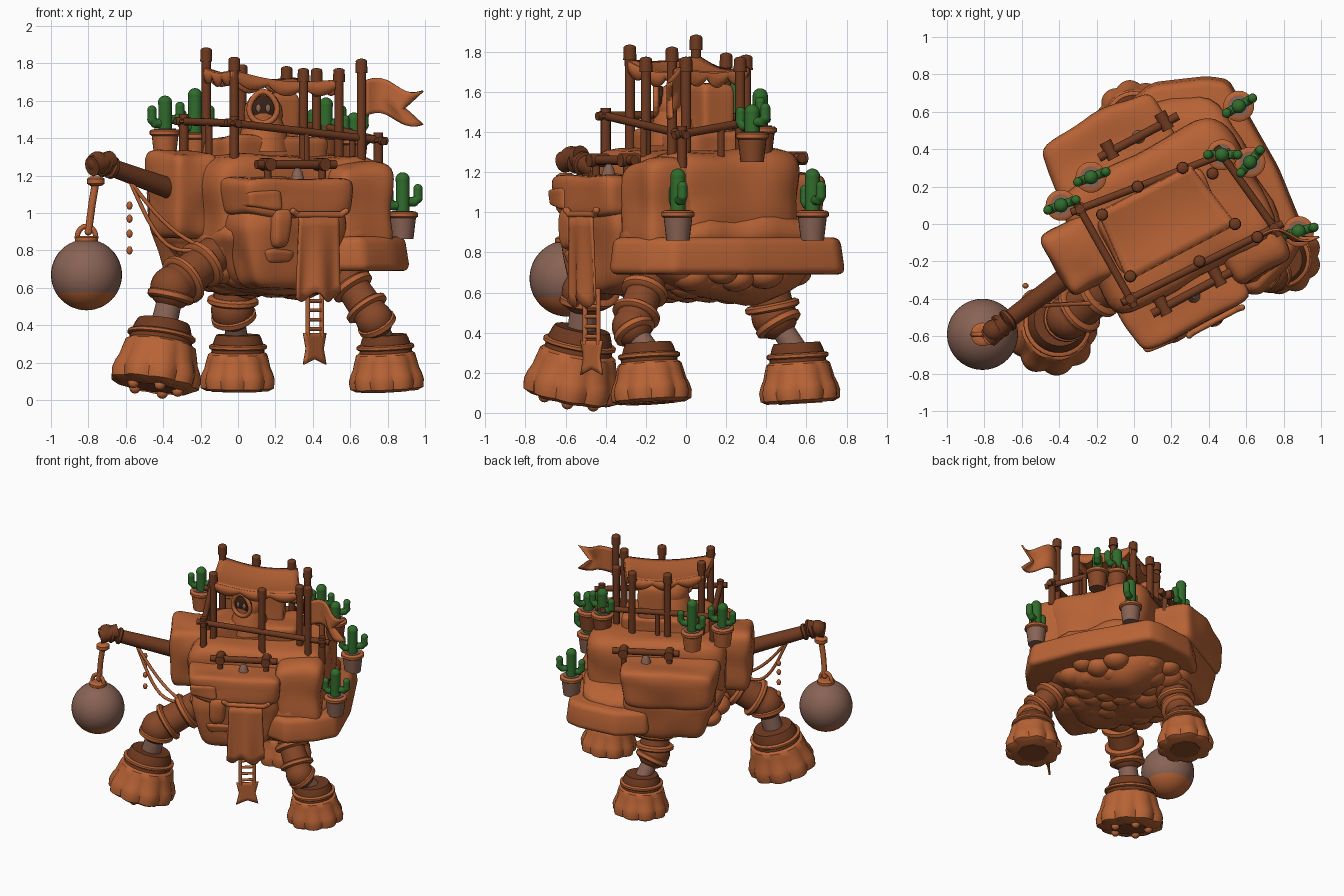
import bpy, bmesh, math, random
from math import sin, cos, pi
from mathutils import Vector, Matrix, noise

random.seed(4)
cube = bpy.data.objects.get("Cube")
if cube:
    bpy.data.objects.remove(cube)


def material(name, rgb):
    m = bpy.data.materials.new(name)
    m.use_nodes = True
    m.diffuse_color = (*rgb, 1)
    m.node_tree.nodes["Principled BSDF"].inputs["Base Color"].default_value = (*rgb, 1)
    return m


ROCK = material("terracotta", (0.48, 0.125, 0.036))
WOOD = material("dark wood", (0.16, 0.042, 0.014))
BROWN = material("brown leather", (0.24, 0.064, 0.021))
GREY = material("warm grey", (0.25, 0.125, 0.09))
GREEN = material("cactus green", (0.03, 0.15, 0.025))
BLACK = material("shadow brown", (0.04, 0.015, 0.008))

TURN = Matrix.Rotation(math.radians(28), 3, 'Z')
V = Vector
UP = V((0, 0, 1))
made = []


def hull(p, q, z):
    """Point in the turned frame of the hull."""
    return TURN @ V((p, q, z))


def finish(bm, name, *mats, thick=0):
    bmesh.ops.recalc_face_normals(bm, faces=bm.faces)
    me = bpy.data.meshes.new(name)
    bm.to_mesh(me)
    bm.free()
    ob = bpy.data.objects.new(name, me)
    for mat in mats:
        me.materials.append(mat)
    bpy.context.collection.objects.link(ob)
    if thick:
        mod = ob.modifiers.new("thickness", 'SOLIDIFY')
        mod.thickness, mod.offset = thick, 0
    made.append(ob)


def frame(at, axis):
    return Matrix.Translation(at) @ V(axis).to_track_quat('Z', 'Y').to_matrix().to_4x4()


def rod(bm, a, b, r1, r2=None, segs=14):
    a, b = V(a), V(b)
    bmesh.ops.create_cone(bm, cap_ends=True, segments=segs, radius1=r1, radius2=r2 or r1,
                          depth=(b - a).length, matrix=frame((a + b) / 2, b - a))


def ball(bm, c, r, scale=(1, 1, 1)):
    bmesh.ops.create_uvsphere(bm, u_segments=20, v_segments=12, radius=r,
                              matrix=Matrix.Translation(c) @ Matrix.Diagonal((*scale, 1)))


def path(bm, pts, r):
    for a, b in zip(pts, pts[1:]):
        rod(bm, a, b, r, segs=10)
    for p in pts:
        ball(bm, p, r)


def lathe(bm, profile, at, axis=UP, segs=32, lobes=0, depth=0.0):
    m = frame(at, axis)
    rows = []
    for i, (r, z) in enumerate(profile):
        fade = depth * max(0, 1 - i / len(profile))
        rows.append([bm.verts.new(m @ V((r * k * cos(t), r * k * sin(t), z)))
                     for t in (2 * pi * j / segs for j in range(segs))
                     for k in [1 - fade * (1 - abs(sin(lobes * t / 2)))]])
    for a, b in zip(rows, rows[1:]):
        for j in range(segs):
            bm.faces.new((a[j], a[j - 1], b[j - 1], b[j]))
    bm.faces.new(rows[0])
    bm.faces.new(rows[-1])


def ring(bm, at, axis, r, t):
    lathe(bm, [(r - t, -t), (r, -t), (r + t * .7, -t * .5), (r + t * .7, t * .5), (r, t), (r - t, t)],
          at, axis, 24)


def rock(name, lo, hi, taper=1.0, power=7, rough=0.025):
    """Weathered rounded block; taper shrinks its underside."""
    bm = bmesh.new()
    bmesh.ops.create_cube(bm, size=2)
    bmesh.ops.subdivide_edges(bm, edges=bm.edges, cuts=13, use_grid_fill=True)
    lo, hi = V(lo), V(hi)
    for v in bm.verts:
        n = sum(abs(c) ** power for c in v.co) ** (1 / power)
        c = v.co / n
        k = taper + (1 - taper) * min(1, (c.z + 1) * .7)
        c = V((c.x * k, c.y * k, c.z))
        w = V([(a + b) / 2 + s * (b - a) / 2 for a, b, s in zip(lo, hi, c)])
        w += c * noise.noise(w * 4.5) * rough
        v.co = TURN @ w
    finish(bm, name, ROCK)


def cloth(name, fn, nu, nv):
    bm = bmesh.new()
    g = [[bm.verts.new(fn(i / nu, j / nv)) for j in range(nv + 1)] for i in range(nu + 1)]
    for i in range(nu):
        for j in range(nv):
            bm.faces.new((g[i][j], g[i + 1][j], g[i + 1][j + 1], g[i][j + 1]))
    finish(bm, name, ROCK, thick=.012)


# Rock hull
rock("upper_hull", (-.32, -.42, .72), (.69, .33, 1.31), .94)
rock("front_left_block", (.32, -.57, .75), (.67, 0, 1.26), .92)
rock("belly", (-.32, -.56, .57), (.73, .53, 1.0), .72, 4, .05)
rock("front_step", (-.29, -.64, .98), (.38, -.3, 1.19), .95, 8)
rock("face_wall", (-.27, -.61, .6), (.36, -.3, 1.05), .75, 6)
rock("back_step", (-.28, .2, .9), (.42, .61, 1.2), .88, 8)
rock("back_wall", (-.26, .2, .64), (.4, .56, 1.0), .75, 6)
rock("shoulder_block", (-.485, -.2, .86), (-.2, .18, 1.33), .85)
rock("deck_dais", (-.18, -.22, 1.25), (.45, .12, 1.41))
rock("brow", (-.28, -.65, 1.02), (-.08, -.5, 1.12))
rock("nose", (-.12, -.65, .82), (-.02, -.5, 1.02), .95, 4)
rock("mouth", (-.16, -.61, .73), (.04, -.45, .81), .8, 4)

# Side ledge: bevelled slab wrapping the left flank
outline = [(.27, -.56), (.42, -.66), (.64, -.59), (.79, -.49), (.83, -.1), (.815, .45), (.72, .52), (.44, .63), (.2, .58)]
bm = bmesh.new()
base = bm.faces.new([bm.verts.new(hull(p, q, .69)) for p, q in outline])
top = bmesh.ops.extrude_face_region(bm, geom=[base])["geom"]
for v in (g for g in top if isinstance(g, bmesh.types.BMVert)):
    v.co = hull(.3, 0, 0) + (v.co - hull(.3, 0, 0)) * .96
    v.co.z = .875
bmesh.ops.recalc_face_normals(bm, faces=bm.faces)
bmesh.ops.bevel(bm, geom=bm.edges[:], offset=.04, segments=4, profile=.5, affect='EDGES')
finish(bm, "side_ledge", ROCK)
bm = bmesh.new()
for i in range(48):
    a, d = 2.4 * i, math.sqrt((i + .5) / 48)
    ball(bm, hull(.2 + .46 * d * cos(a), .46 * d * sin(a), .61 + .09 * d * d), random.uniform(.075, .11), (1, 1, .75))
finish(bm, "underside_boulders", ROCK)

# Legs: hip, knee, ankle, sole centre, sole axis, size, sleeve girth
LEGS = {
    "right": ((-.12, -.32, .78), (-.35, -.5, .6), (-.39, -.52, .42), (-.45, -.58, .07), (.15, .18, 1), 1.2, 1.2),
    "rear": ((-.02, .4, .68), (-.03, .44, .48), (0, .52, .34), (0, .57, .05), (0, -.06, 1), 1, 1.15),
    "left": ((.56, -.18, .68), (.73, -.27, .43), (.78, -.22, .34), (.8, -.17, .05), (-.05, -.06, 1), 1, 1),
}
for side, (hip, knee, ankle, sole, axis, s, g) in LEGS.items():
    hip, knee, ankle, sole, axis = map(V, (hip, knee, ankle, sole, axis))
    axis.normalize()
    bone = knee - hip
    bm = bmesh.new()
    rod(bm, hip, knee, .085 * g, .095 * g, 24)
    ball(bm, knee, .1 * g)
    finish(bm, side + "_leg_sleeve", BROWN)
    bm = bmesh.new()
    lathe(bm, [(.145 * s, 0), (.138 * s, .06 * s), (.125 * s, .1 * s), (.115 * s, .12 * s), (.08 * s, .12 * s)],
          sole + axis * .18 * s, axis)
    finish(bm, side + "_foot_cuff", WOOD)
    bm = bmesh.new()
    ring(bm, hip + bone * .3, bone, .1 * g, .026)
    ring(bm, hip + bone * .75, bone, .107 * g, .02)
    ring(bm, knee + (ankle - knee) * .25, ankle - knee, .09 * g, .025)
    ring(bm, sole + axis * .235 * s, axis, .145 * s, .014)
    finish(bm, side + "_leg_bands", ROCK)
    bm = bmesh.new()
    rod(bm, knee, sole + axis * .25 * s, .055 * s, .06 * s, 20)
    finish(bm, side + "_shin", GREY)
    bm = bmesh.new()
    lathe(bm, [(.17 * s, 0), (.2 * s, .015 * s), (.205 * s, .055 * s), (.195 * s, .09 * s), (.18 * s, .12 * s),
               (.17 * s, .16 * s), (.16 * s, .195 * s), (.145 * s, .205 * s)], sole, axis, 72, 9, .13)
    for i in range(5 if s > 1 else 0):
        m = frame(sole, axis)
        ball(bm, m @ V((.13 * cos(i * 1.257), .13 * sin(i * 1.257), -.005)), .03)
    finish(bm, side + "_foot", ROCK)
    bm = bmesh.new()
    rod(bm, sole - axis * .004, sole + axis * .01, .11 * s, segs=8)
    finish(bm, side + "_sole_plate", BROWN)

# Swinging arm with wrecking ball
root, tip = V((-.25, -.2, 1.09)), V((-.75, -.57, 1.27))
bm = bmesh.new()
rod(bm, root, tip, .06, .045, 18)
rod(bm, tip + V((-.03, -.04, -.02)), tip + V((.07, .05, .01)), .055)
ball(bm, tip, .06)
for f, r in ((.85, .048), (.93, .052)):
    ring(bm, root.lerp(tip, f), tip - root, r, .018)
finish(bm, "arm", WOOD)
bm = bmesh.new()
hook = V((-.76, -.6, 1.17))
ring(bm, hook, UP, .03, .025)
path(bm, [hook, V((-.78, -.6, 1.05)), V((-.8, -.59, .9))], .02)
ring(bm, (-.81, -.59, .86), UP, .05, .018)
path(bm, [V((-.81 + .05 * cos(t), -.59, .87 + .06 * sin(t))) for t in (i * pi / 8 for i in range(9))], .014)
# Slack ropes from arm to leg
for sag, end in ((.06, V((-.15, -.42, .8))), (.12, V((-.25, -.42, .8)))):
    start = root.lerp(tip, .65) - V((0, 0, .04))
    path(bm, [start.lerp(end, i / 10) - V((0, 0, sag * sin(pi * i / 10))) for i in range(11)], .011)
# Hanging beads
for z in (.8, .89, .97, 1.04):
    ball(bm, (-.58, -.33, z), .016, (1, 1, 1.4))
finish(bm, "ropes_and_beads", ROCK)
bm = bmesh.new()
bmesh.ops.create_uvsphere(bm, u_segments=40, v_segments=24, radius=.19,
                          matrix=Matrix.Translation((-.81, -.59, .67)))
for f in bm.faces:
    f.material_index = int(f.calc_center_median().z < .57)
finish(bm, "wrecking_ball", GREY, ROCK)

# Canopy posts, railing and flagpole
posts = [(-.17, .05, 1.87), (.02, .2, 1.78), (.26, .3, 1.77), (.42, .27, 1.76),
         (.54, 0, 1.76), (.35, -.2, 1.76), (-.02, -.28, 1.82), (.66, -.07, 1.81)]
corners = [V((-.29, .08, 1.49)), V((-.02, -.4, 1.48)), V((.75, -.02, 1.39)), V((.47, .37, 1.46))]
bm = bmesh.new()
for x, y, z in posts:
    rod(bm, (x, y, 1.24), (x, y, z - .05), .025)
    rod(bm, (x, y, z - .06), (x, y, z), .033, .031)
    ball(bm, (x, y, z), .031, (1, 1, .5))
for i, a in enumerate(corners):
    b = corners[(i + 1) % 4]
    d = (b - a).normalized() * .05
    rod(bm, a - d, b + d, .021)
    rod(bm, (a.x, a.y, 1.22), a + UP * .04, .025)
    mid = a.lerp(b, .5)
    rod(bm, (mid.x, mid.y, 1.25), mid, .018)
    ring(bm, a, UP, .028, .014)
finish(bm, "posts_and_railing", WOOD)


# Sagging canopy with short skirts
def roof(u, v):
    a, b, c, d = V((-.19, .06, 1.78)), V((-.03, -.3, 1.76)), V((.3, .31, 1.72)), V((.54, 0, 1.71))
    p = a.lerp(c, u).lerp(b.lerp(d, u), v)
    return p - UP * (.035 * sin(pi * u) + .02 * sin(pi * v))


cloth("canopy", roof, 14, 10)
edges = {"back": lambda t: roof(t, 0), "front": lambda t: roof(t, 1),
         "right": lambda t: roof(0, t), "left": lambda t: roof(1, t)}
for side, edge in edges.items():
    cloth(f"canopy_{side}_skirt", lambda t, w: edge(t) - UP * w * (.03 + .045 * abs(sin(3 * pi * t))), 24, 2)
cloth("flag", lambda u, v: V((.68 + u * (.31 - .1 * (1 - abs(2 * v - 1)) * u), -.06 + .03 * sin(6 * u),
                              1.71 - .05 * u - (.19 - .01 * u) * v + .025 * sin(6 * u))), 14, 8)

# Hooded lookout and its cabin
rock("lookout_cabin", (.14, -.08, 1.33), (.34, .1, 1.64), 1, 8, .01)
bm = bmesh.new()
lathe(bm, [(.14, 0), (.13, .08), (.1, .17), (.09, .2)], (.135, -.05, 1.33))
lathe(bm, [(.09, 0), (.105, .05), (.1, .1), (.07, .15), (.02, .185)], (.135, -.05, 1.47))
path(bm, [V((.135 + .075 * sin(t), -.15, 1.555 + .075 * cos(t) + .02 * max(0, cos(t)) ** 4))
          for t in (i * pi / 10 for i in range(21))], .015)
finish(bm, "lookout_robe", ROCK)
bm = bmesh.new()
ball(bm, (.135, -.125, 1.555), .075, (1, .4, 1))
finish(bm, "hood_opening", BLACK)
bm = bmesh.new()
for x in (.11, .16):
    ball(bm, (x, -.15, 1.56), .018, (.8, .5, 1.2))
finish(bm, "lookout_eyes", GREY)

# Bell beams over the front and back steps
for side, q, p0, z in (("front", -.47, -.14, 1.26), ("back", .4, 0, 1.27)):
    beam, bell = bmesh.new(), bmesh.new()
    rod(beam, hull(p0, q, z), hull(p0 + .48, q, z), .024)
    for p in (.07, .4):
        rod(beam, hull(p0 + p, q - .04, z), hull(p0 + p, q + .06, z), .034)
        rod(beam, hull(p0 + p, q, z - .13), hull(p0 + p, q, z), .02)
    lathe(bell, [(.042, 0), (.036, .02), (.026, .06), (.012, .08)], hull(p0 + .24, q - .02 * (q < 0), z - .1), segs=18)
    finish(beam, side + "_bell_beam", WOOD)
    finish(bell, side + "_bell", GREY)


# Banner, rope ladder and pennant on the front
def banner(u, v):
    flare = 1 + .12 * v
    return hull(.136 + (u - .5) * .24 * flare, -.665 + .02 * sin(9 * u) * v,
                .98 - v * (.43 + .025 * sin(11 * u)))


def ladder(s, z):
    return V((.41 + .75 * s, -.47 + .66 * s, z))


cloth("banner", banner, 14, 8)
cloth("pennant", lambda u, v: ladder((u - .5) * (.12 + .04 * abs(2 * v - 1)),
                                     .36 - v * (.17 - .03 * (1 - abs(2 * u - 1)))), 6, 6)
bm = bmesh.new()
path(bm, [hull(-.02, -.665, 1.01), hull(.01, -.66, .99), hull(.27, -.66, .99), hull(.3, -.665, 1.01)], .017)
for s in (-.05, .05):
    rod(bm, ladder(s, .34), ladder(s, .62), .012)
for i in range(5):
    rod(bm, ladder(-.05, .38 + .05 * i), ladder(.05, .38 + .05 * i), .01)
finish(bm, "banner_rod_and_ladder", ROCK)

# Potted cacti: position, arm heading, height, pot material
CACTI = [((.88, -.04, .86), 15, .23, GREY), ((.56, .63, .86), 30, .23, GREY), ((.47, .37, 1.28), 0, .21, BROWN),
         ((.62, .33, 1.25), 50, .16, BROWN), ((-.23, .25, 1.28), 20, .26, ROCK), ((-.39, .1, 1.3), 20, .2, ROCK)]
for i, (at, heading, h, mat) in enumerate(CACTI):
    at, d = V(at), V((cos(math.radians(heading)), sin(math.radians(heading)), 0))
    pot, rim, soil, plant = (bmesh.new() for _ in range(4))
    lathe(pot, [(.058, 0), (.072, .12)], at, segs=24)
    ring(rim, at + UP * .13, UP, .07, .018)
    rod(soil, at + UP * .14, at + UP * .152, .058, segs=20)
    top = at + UP * .12
    path(plant, [top, top + UP * (h - .03)], .038)
    for s, z, reach in ((1, .08, .085), (-1, .06, .075)):
        a = top + UP * z
        path(plant, [a, a + d * s * reach * .75, a + d * s * reach + UP * .02, a + d * s * reach + UP * .07], .025)
    finish(pot, f"pot_{i + 1}", mat)
    finish(rim, f"pot_rim_{i + 1}", ROCK)
    finish(soil, f"pot_soil_{i + 1}", GREY)
    finish(plant, f"cactus_{i + 1}", GREEN)

# Smooth shading with crisp edges
for ob in made:
    ob.select_set(True)
bpy.context.view_layer.objects.active = made[0]
bpy.ops.object.shade_smooth_by_angle(angle=math.radians(40))
